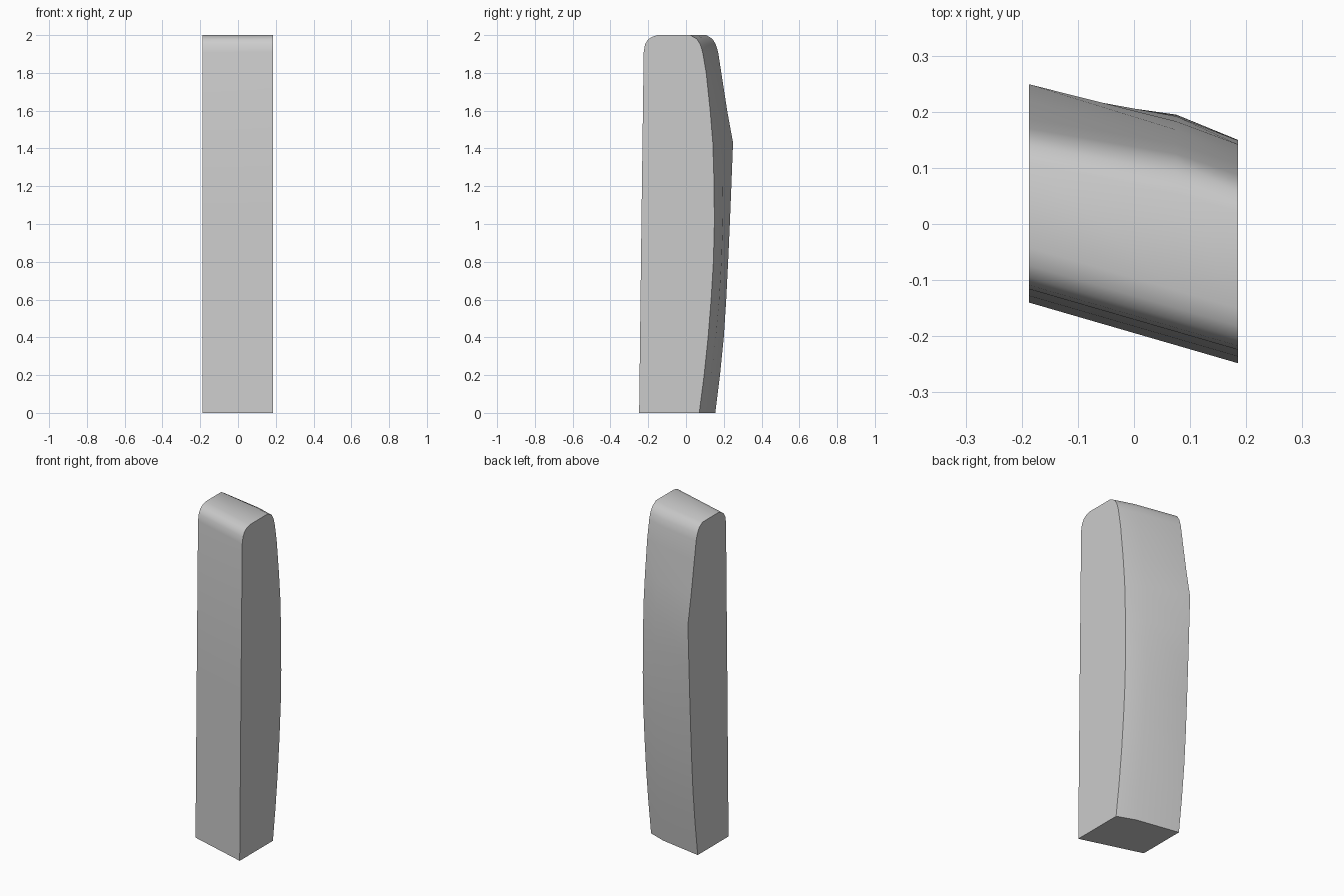
import bpy, bmesh, math

if "Cube" in bpy.data.objects:
    bpy.data.objects.remove(bpy.data.objects["Cube"])

# Back edge heights, shared by every cross-section (bottom to top)
HEIGHTS = [0, 0.2, 0.4, 0.6, 0.8, 1.0, 1.2, 1.43, 1.6, 1.8, 1.91, 1.95, 1.98, 2.0]
LEFT = [.155, .18, .20, .213, .223, .232, .240, .249, .218, .187, .170, .158, .140, .108]
MIDDLE = [.110, .135, .158, .176, .188, .195, .192, .183, .168, .143, .125, .114, .092, .055]
RIGHT = [.070, .096, .117, .133, .145, .150, .149, .142, .128, .107, .088, .076, .057, .022]

# Front edge from top to bottom: (offset from the foot, height)
FRONT = [(.098, 2.0), (.066, 1.99), (.045, 1.975), (.031, 1.95), (.024, 1.91), (.012, 1.0), (0, 0)]


def profile(x, foot, back):
    pts = [(x, y, z) for y, z in zip(back, HEIGHTS)]
    return pts + [(x, foot + dy, z) for dy, z in FRONT[:-1]] + [(x, foot, 0)]


# Slab: lofted through three side profiles
bm = bmesh.new()
stations = [(-.187, -.14, LEFT), (.075, -.216, MIDDLE), (.185, -.248, RIGHT)]
rings = [[bm.verts.new(p) for p in profile(*s)] for s in stations]
n = len(rings[0])
for a, b in zip(rings, rings[1:]):
    for i in range(n):
        j = (i + 1) % n
        bm.faces.new((a[i], a[j], b[j], b[i]))
bm.faces.new(rings[0])
bm.faces.new(rings[-1][::-1])
bmesh.ops.recalc_face_normals(bm, faces=bm.faces[:])
mesh = bpy.data.meshes.new("standing_slab")
bm.to_mesh(mesh)
bm.free()
slab = bpy.data.objects.new("standing_slab", mesh)
bpy.context.collection.objects.link(slab)

# Smooth rounded back and top, crisp side and base edges
bpy.context.view_layer.objects.active = slab
slab.select_set(True)
bpy.ops.object.shade_smooth_by_angle(angle=math.radians(35))
